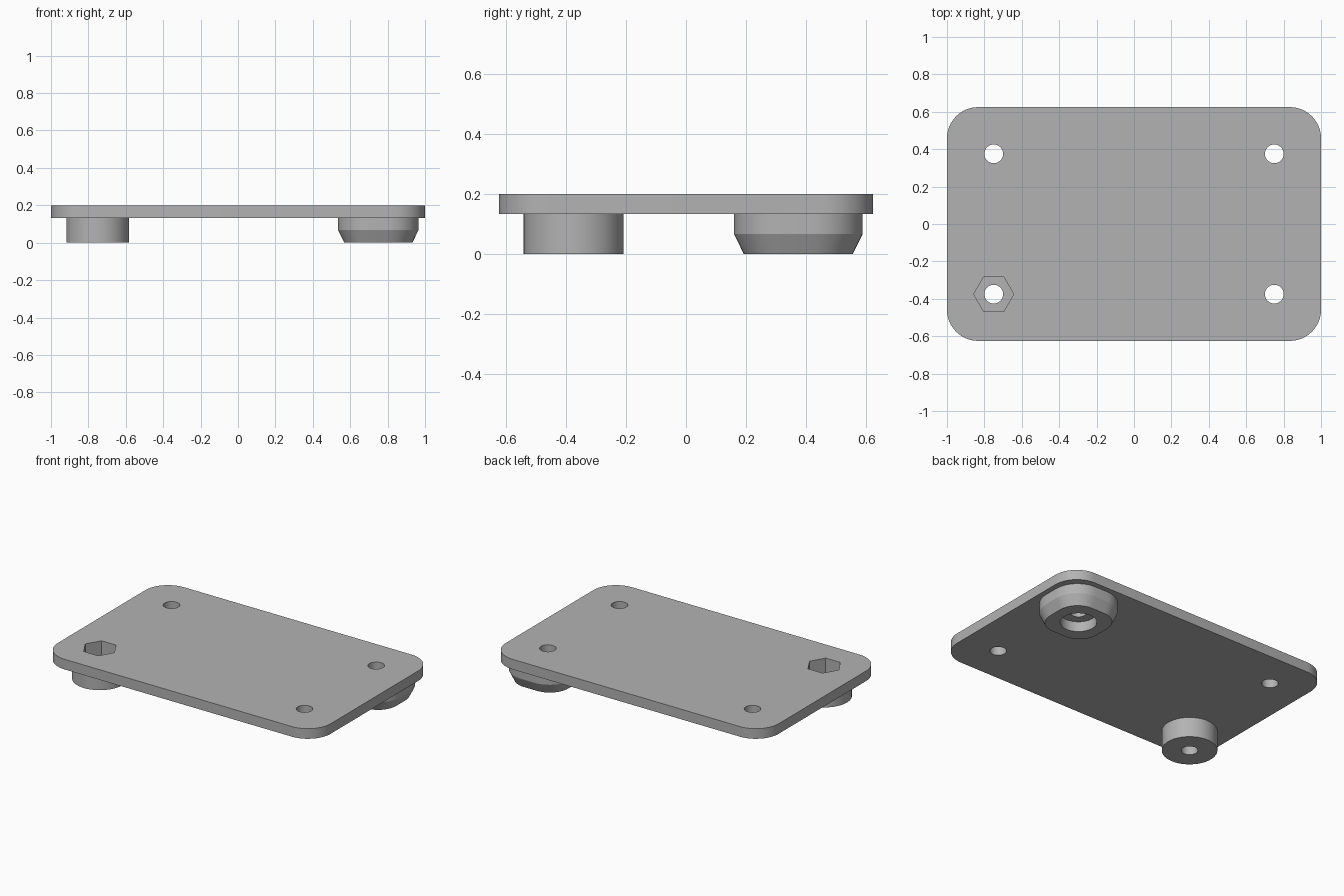
import bpy
import bmesh
from math import pi, cos, sin, radians

default_cube = bpy.data.objects.get("Cube")
if default_cube:
    bpy.data.objects.remove(default_cube, do_unlink=True)

HOLE_X, HOLE_Y = 0.75, 0.375
PLATE_BOTTOM, TOP = 0.133, 0.2

grey = bpy.data.materials.new("plain grey")
grey.use_nodes = True
colour = (0.45, 0.45, 0.45, 1)
grey.diffuse_color = colour
grey.node_tree.nodes["Principled BSDF"].inputs["Base Color"].default_value = colour


def rounded_rect(half_x, half_y, radius, steps=12):
    """Outline of a rectangle with rounded corners."""
    points = []
    for corner, (sx, sy) in enumerate([(1, 1), (-1, 1), (-1, -1), (1, -1)]):
        for i in range(steps + 1):
            a = (corner + i / steps) * pi / 2
            points.append((sx * (half_x - radius) + radius * cos(a),
                           sy * (half_y - radius) + radius * sin(a)))
    return points


def circle(radius, sides=48):
    return [(radius * cos(2 * pi * i / sides), radius * sin(2 * pi * i / sides))
            for i in range(sides)]


def loft(name, sections, centre=(0, 0)):
    """Closed solid through (height, outline) sections, lowest first."""
    bm = bmesh.new()
    rings = [[bm.verts.new((x + centre[0], y + centre[1], z)) for x, y in outline]
             for z, outline in sections]
    for low, high in zip(rings, rings[1:]):
        for i in range(len(low)):
            j = (i + 1) % len(low)
            bm.faces.new((low[i], low[j], high[j], high[i]))
    bm.faces.new(rings[0][::-1])
    bm.faces.new(rings[-1])
    mesh = bpy.data.meshes.new(name)
    bm.to_mesh(mesh)
    bm.free()
    mesh.materials.append(grey)
    obj = bpy.data.objects.new(name, mesh)
    bpy.context.collection.objects.link(obj)
    return obj


# Plate and its two feet
plate = loft("mounting_plate", [(z, rounded_rect(1, 0.625, 0.167)) for z in (PLATE_BOTTOM, TOP)])
round_foot = loft("round_foot", [(z, circle(0.167)) for z in (0, 0.16)], (-HOLE_X, -HOLE_Y))
wide = rounded_rect(0.215, 0.215, 0.167)
narrow = rounded_rect(0.182, 0.182, 0.134)
square_foot = loft("square_foot", [(0, narrow), (0.067, wide), (0.16, wide)], (HOLE_X, HOLE_Y))

# Screw holes, hexagonal nut pocket and counterbore
cutters = [loft("screw_hole", [(z, circle(0.05)) for z in (-0.1, 0.3)], (sx * HOLE_X, sy * HOLE_Y))
           for sx in (-1, 1) for sy in (-1, 1)]
cutters.append(loft("nut_pocket", [(z, circle(0.107, 6)) for z in (0.1, 0.3)], (-HOLE_X, -HOLE_Y)))
cutters.append(loft("counterbore", [(z, circle(0.11)) for z in (-0.1, 0.067)], (HOLE_X, HOLE_Y)))

# Combine into one solid
tools = [(round_foot, 'UNION'), (square_foot, 'UNION')] + [(c, 'DIFFERENCE') for c in cutters]
for tool, operation in tools:
    mod = plate.modifiers.new(tool.name, 'BOOLEAN')
    mod.operation = operation
    mod.solver = 'EXACT'
    mod.object = tool
depsgraph = bpy.context.evaluated_depsgraph_get()
solid = bpy.data.meshes.new_from_object(plate.evaluated_get(depsgraph))
plate.modifiers.clear()
plate.data = solid
for tool, _ in tools:
    bpy.data.objects.remove(tool, do_unlink=True)

# Smooth curved walls, crisp edges
bpy.ops.object.select_all(action='DESELECT')
plate.select_set(True)
bpy.context.view_layer.objects.active = plate
bpy.ops.object.shade_smooth_by_angle(angle=radians(20))
